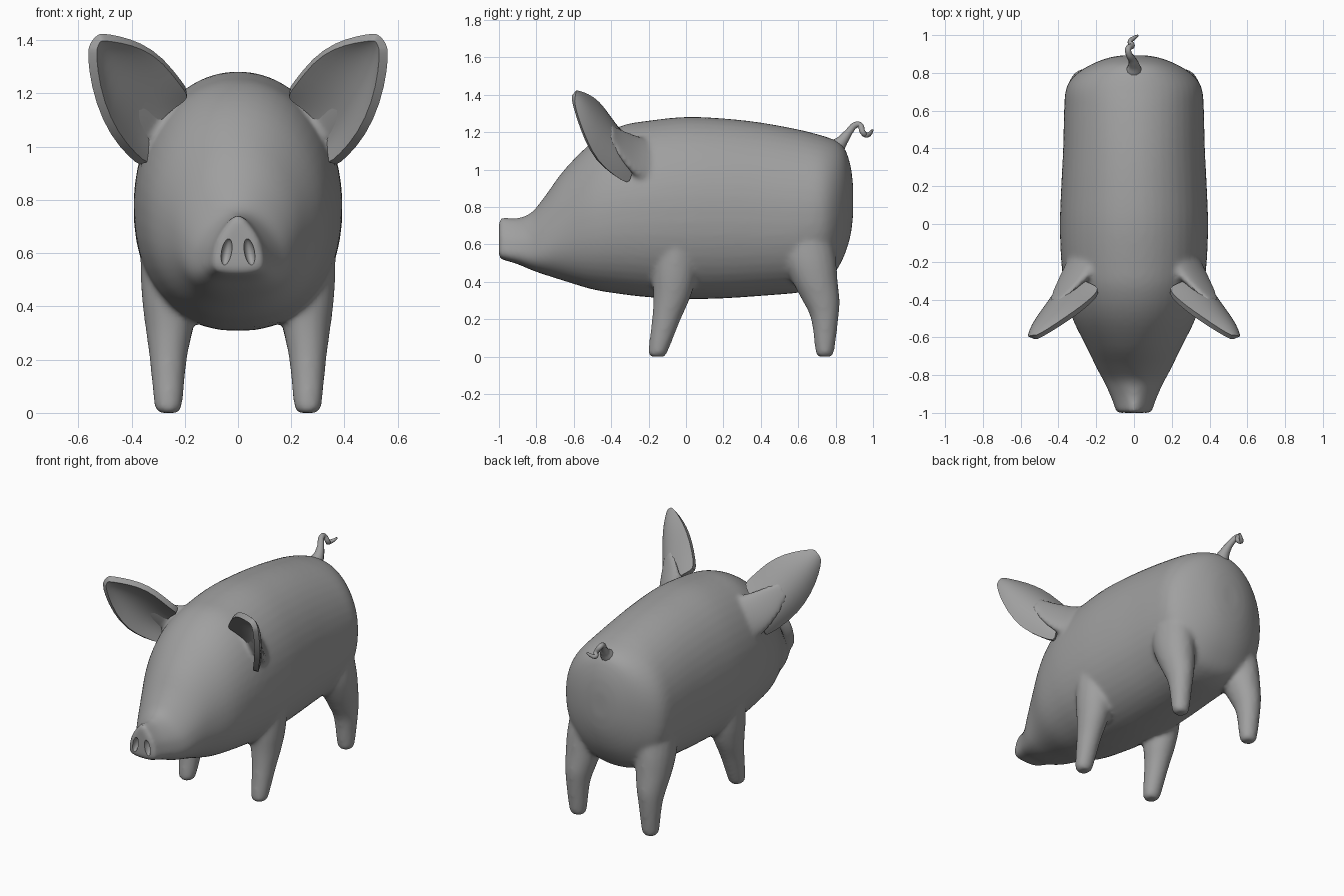
import bpy, bmesh, math
from mathutils import Vector

if "Cube" in bpy.data.objects:
    bpy.data.objects.remove(bpy.data.objects["Cube"])

grey = bpy.data.materials.new("grey skin")
grey.diffuse_color = (0.35, 0.35, 0.35, 1)
grey.use_nodes = True
grey.node_tree.nodes["Principled BSDF"].inputs["Base Color"].default_value = grey.diffuse_color


def make(name, bm):
    """Turn a bmesh into a smooth shaded object."""
    bmesh.ops.recalc_face_normals(bm, faces=bm.faces)
    for f in bm.faces:
        f.smooth = True
    me = bpy.data.meshes.new(name)
    bm.to_mesh(me)
    bm.free()
    me.materials.append(grey)
    ob = bpy.data.objects.new(name, me)
    bpy.context.collection.objects.link(ob)
    return ob


def loft(bm, rings, closed=True):
    """Skin a list of point rings; closed rings are capped at both ends."""
    rows = [[bm.verts.new(p) for p in r] for r in rings]
    n = len(rows[0])
    for a, b in zip(rows, rows[1:]):
        for i in range(n if closed else n - 1):
            j = (i + 1) % n
            bm.faces.new((a[i], a[j], b[j], b[i]))
    if closed:
        bm.faces.new(rows[0])
        bm.faces.new(rows[-1])


def smooth_rows(rows, steps=4):
    """Insert extra rows along a smooth spline through the given ones."""
    out = []
    for i in range(len(rows) - 1):
        p0, p3 = rows[max(i - 1, 0)], rows[min(i + 2, len(rows) - 1)]
        p1, p2 = rows[i], rows[i + 1]
        for s in range(steps):
            t = s / steps
            out.append([b + .5 * t * (c - a + t * (2 * a - 5 * b + 4 * c - d
                        + t * (3 * (b - c) + d - a)))
                        for a, b, c, d in zip(p0, p1, p2, p3)])
    return out + [list(rows[-1])]


def activate(ob):
    bpy.ops.object.select_all(action='DESELECT')
    ob.select_set(True)
    bpy.context.view_layer.objects.active = ob


def sharpen(ob, deg):
    activate(ob)
    bpy.ops.object.shade_smooth_by_angle(angle=math.radians(deg))


N = 48


def section(y, lo, hi, w, k):
    """Body section: round above, fuller below, narrowed towards the top by k."""
    pts = []
    low = .9 - .25 * min(max((-.7 - y) / .3, 0), 1)
    for i in range(N):
        t = 2 * math.pi * i / N
        c, s = math.cos(t), math.sin(t)
        e = .97 if s > 0 else low
        x = math.copysign(abs(c) ** e, c) * w * (1 - k * s)
        z = (lo + hi) / 2 + math.copysign(abs(s) ** e, s) * (hi - lo) / 2
        pts.append((x, y, z))
    return pts


# Trunk and head: y, bottom, top, half width, narrowing
trunk = [
    (-1, .525, .745, .082, .5), (-.95, .51, .742, .099, .45),
    (-.9, .495, .742, .12, .36),
    (-.83, .465, .768, .155, .28), (-.76, .44, .85, .195, .2),
    (-.65, .405, 1.0, .25, .12), (-.5, .36, 1.148, .325, .07),
    (-.35, .335, 1.233, .365, .04), (-.2, .318, 1.262, .385, .03),
    (0, .308, 1.282, .392, .03), (.2, .312, 1.274, .385, .03),
    (.4, .325, 1.252, .375, .03), (.6, .342, 1.215, .37, .02),
    (.7, .365, 1.19, .363, 0), (.76, .40, 1.172, .338, 0),
    (.81, .47, 1.15, .285, 0), (.85, .55, 1.11, .215, 0),
    (.88, .65, 1.02, .135, 0), (.893, .75, .92, .06, 0)]

# Legs: z, centre x, centre y, radius x, radius y
front_leg = [
    (0, .262, -.15, .036, .036), (.025, .262, -.15, .052, .052),
    (.2, .262, -.105, .07, .077), (.32, .258, -.075, .09, .1),
    (.45, .253, -.06, .11, .12), (.6, .24, -.05, .125, .12),
    (.7, .22, -.04, .12, .1)]
rear_leg = [
    (0, .262, .742, .036, .036), (.025, .262, .742, .052, .05),
    (.2, .262, .742, .07, .073), (.3, .258, .722, .087, .1),
    (.4, .253, .69, .105, .122), (.52, .245, .66, .117, .142),
    (.68, .225, .64, .12, .14)]

# Root behind each ear: centre x, y, z, half length, half thickness
ear_root = [(.24, -.18, 1.03, .15, .08), (.315, -.275, 1.08, .125, .042),
            (.38, -.36, 1.15, .09, .022), (.42, -.41, 1.21, .05, .014)]
chord, back = Vector((.56, 0, -.83)), Vector((.5, .79, .34))

bm = bmesh.new()
loft(bm, [section(*s) for s in smooth_rows(trunk)])
for side in (-1, 1):
    for leg in (front_leg, rear_leg):
        loft(bm, [[(side * (cx + rx * math.cos(2 * math.pi * i / 20)),
                    cy + ry * math.sin(2 * math.pi * i / 20), z)
                   for i in range(20)]
                  for z, cx, cy, rx, ry in smooth_rows(leg, 3)])
    rings = []
    for x, y, z, a, b in smooth_rows(ear_root, 3):
        ring = [Vector((x, y, z)) + chord * a * math.cos(math.pi * i / 10)
                + back * b * math.sin(math.pi * i / 10) for i in range(20)]
        rings.append([(side * p.x, p.y, p.z) for p in ring])
    loft(bm, rings)
bmesh.ops.triangulate(bm, faces=[f for f in bm.faces if len(f.verts) > 4])
body = make("body_and_legs", bm)
rm = body.modifiers.new("blend", 'REMESH')
rm.mode = 'VOXEL'
rm.voxel_size = 0.013
rm.use_smooth_shade = True
sm = body.modifiers.new("soften", 'SMOOTH')
sm.factor = 0.5
sm.iterations = 10

# Sunken nostrils in the flat snout
bm = bmesh.new()
for side in (-1, 1):
    made = bmesh.ops.create_uvsphere(bm, u_segments=16, v_segments=12,
                                     radius=1)
    for v in made["verts"]:
        x, y, z = v.co
        v.co = (side * (.043 + .02 * x - .008 * z), -1.004 + .03 * y,
                .605 + .05 * z)
cutter = make("nostril_cutter", bm)
cutter.hide_render = True
cut = body.modifiers.new("nostrils", 'BOOLEAN')
cut.operation = 'DIFFERENCE'
cut.object = cutter
cut.solver = 'EXACT'
activate(body)
for m in ("blend", "soften", "nostrils"):
    bpy.ops.object.modifier_apply(modifier=m)
bpy.data.objects.remove(cutter)
sharpen(body, 40)

# Ears: cupped shells, each row is upper edge, back of cup, lower edge
ear_rows = [
    ((.18, -.35, 1.195), (.32, -.295, 1.07), (.345, -.315, .925)),
    ((.21, -.39, 1.232), (.36, -.33, 1.11), (.395, -.38, .965)),
    ((.28, -.45, 1.325), (.42, -.415, 1.2), (.465, -.48, 1.045)),
    ((.36, -.505, 1.38), (.475, -.485, 1.28), (.52, -.54, 1.165)),
    ((.45, -.565, 1.405), (.52, -.555, 1.36), (.545, -.585, 1.29)),
    ((.51, -.598, 1.412), (.533, -.6, 1.395), (.547, -.602, 1.36))]
bm = bmesh.new()
grid = []
for row in ear_rows:
    a, m, b = (Vector(p) for p in row)
    c = 2 * m - (a + b) / 2
    grid.append([a * (1 - t) ** 2 + c * 2 * t * (1 - t) + b * t * t
                 for t in (i / 8 for i in range(9))])
loft(bm, grid, closed=False)
ears = make("ears", bm)
rnd = ears.modifiers.new("round", 'SUBSURF')
rnd.levels = rnd.render_levels = 1
sol = ears.modifiers.new("thickness", 'SOLIDIFY')
sol.thickness = 0.034
sol.offset = 0
ears.modifiers.new("pair", 'MIRROR').use_mirror_merge = False
activate(ears)
for m in ("round", "thickness", "pair"):
    bpy.ops.object.modifier_apply(modifier=m)
sharpen(ears, 40)

# Curly tail: tapering tube along a smooth path (x, y, z, radius)
path = [(0, .81, 1.125, .045), (0, .84, 1.16, .03), (-.01, .87, 1.2, .021),
        (-.03, .91, 1.24, .017), (-.03, .93, 1.238, .016),
        (-.01, .945, 1.2, .015), (-.02, .965, 1.185, .014),
        (0, .985, 1.195, .011), (.02, .997, 1.212, .006)]
cu = bpy.data.curves.new("tail", 'CURVE')
cu.dimensions = '3D'
cu.bevel_depth = 1
cu.bevel_resolution = 3
cu.use_fill_caps = True
sp = cu.splines.new('BEZIER')
sp.resolution_u = 5
sp.bezier_points.add(len(path) - 1)
for p, (x, y, z, r) in zip(sp.bezier_points, path):
    p.co = (x, y, z)
    p.radius = r
    p.handle_left_type = p.handle_right_type = 'AUTO'
cu.materials.append(grey)
tail = bpy.data.objects.new("tail", cu)
bpy.context.collection.objects.link(tail)
activate(tail)
bpy.ops.object.convert(target='MESH')
sharpen(bpy.context.object, 60)
